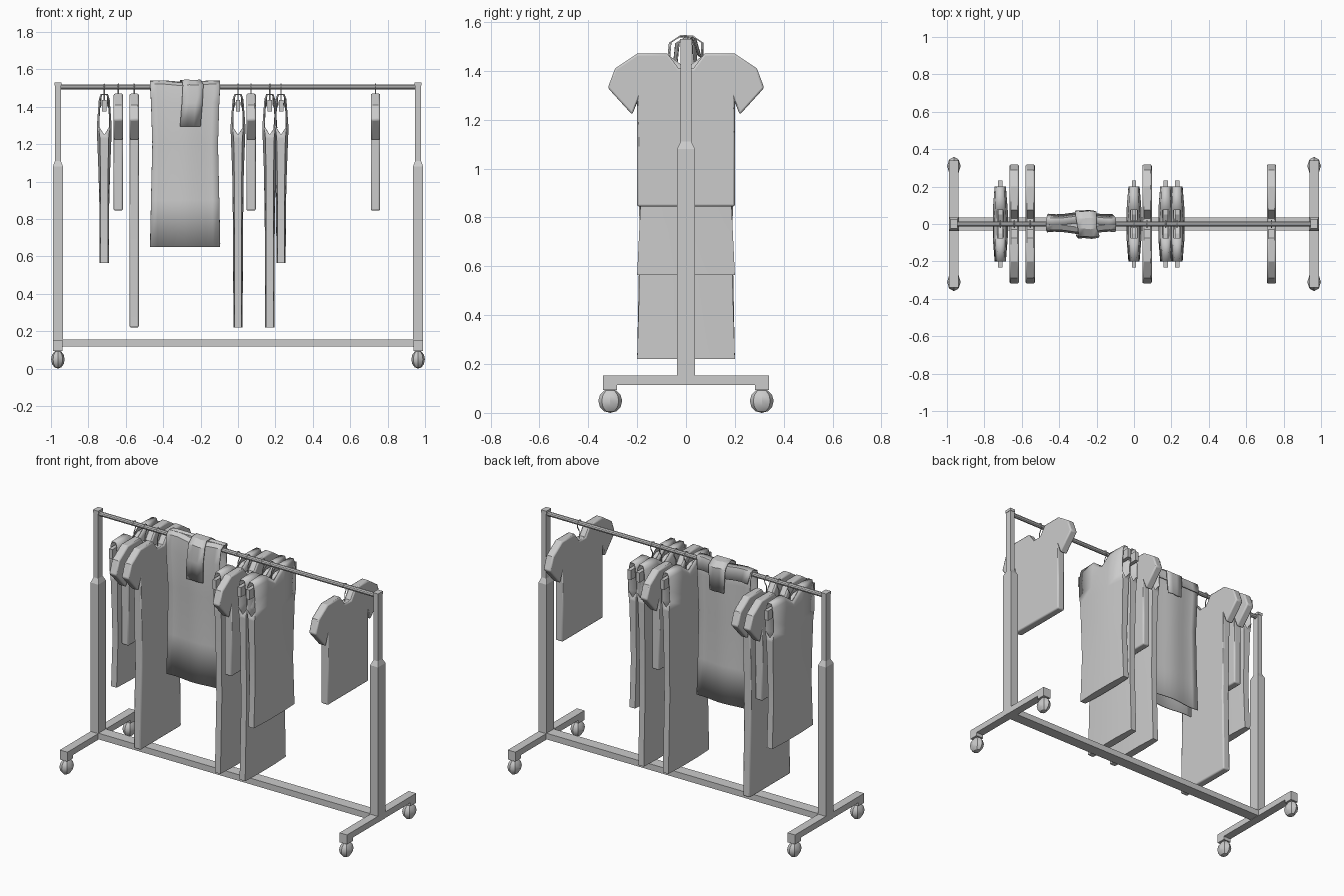
import bpy, bmesh, math

if "Cube" in bpy.data.objects:
    bpy.data.objects.remove(bpy.data.objects["Cube"])

def finish(name, bm, smooth=False):
    bmesh.ops.recalc_face_normals(bm, faces=bm.faces)
    me = bpy.data.meshes.new(name)
    bm.to_mesh(me)
    bm.free()
    ob = bpy.data.objects.new(name, me)
    bpy.context.collection.objects.link(ob)
    if smooth:
        bpy.ops.object.select_all(action='DESELECT')
        ob.select_set(True)
        bpy.context.view_layer.objects.active = ob
        bpy.ops.object.shade_smooth_by_angle(angle=math.radians(30))
    return ob

def loft(name, x, rows):
    """Stacked rectangles: rows of (z, half x, half y)."""
    bm = bmesh.new()
    rings = [[bm.verts.new((x + sx * hx, sy * hy, z))
              for sx, sy in ((-1, -1), (1, -1), (1, 1), (-1, 1))] for z, hx, hy in rows]
    for a, b in zip(rings, rings[1:]):
        for i in range(4):
            j = (i + 1) % 4
            bm.faces.new((a[i], a[j], b[j], b[i]))
    bm.faces.new(rings[0])
    bm.faces.new(rings[-1])
    return finish(name, bm)

def slab(name, x, half, hx, bevel=0):
    """Half outline in (y, z), mirrored over y and extruded along x."""
    pts = half + [(-y, z) for y, z in reversed(half) if y > 1e-4]
    bm = bmesh.new()
    f = bm.faces.new([bm.verts.new((x - hx, y, z)) for y, z in pts])
    r = bmesh.ops.extrude_face_region(bm, geom=[f])
    bmesh.ops.translate(bm, vec=(2 * hx, 0, 0),
                        verts=[v for v in r['geom'] if isinstance(v, bmesh.types.BMVert)])
    ob = finish(name, bm, bevel > 0)
    if bevel:
        m = ob.modifiers.new('soft_edge', 'BEVEL')
        m.width, m.segments, m.limit_method = bevel, 2, 'ANGLE'
        m.angle_limit = math.radians(60)
    return ob

def wire(name, x):
    cu = bpy.data.curves.new(name, 'CURVE')
    cu.dimensions = '3D'
    cu.bevel_depth, cu.bevel_resolution = 0.003, 1
    pts = [(0, 1.40), (0, 1.455), (0.018, 1.485)]
    pts += [(0.019 * math.cos(a), 1.503 + 0.019 * math.sin(a)) for a in
            [math.radians(d) for d in (0, 45, 90, 135, 180)]]
    sp = cu.splines.new('POLY')
    sp.points.add(len(pts) - 1)
    for p, (y, z) in zip(sp.points, pts):
        p.co = (x, y, z, 1)
    ob = bpy.data.objects.new(name, cu)
    bpy.context.collection.objects.link(ob)

# Rack frame
for s, side in ((-1, 'left'), (1, 'right')):
    x = 0.963 * s
    loft(side + '_post', x, [(0.115, .027, .037), (1.08, .027, .037), (1.11, .016, .022), (1.515, .016, .022)])
    loft(side + '_post_cap', x, [(1.513, .018, .024), (1.53, .018, .024)])
    slab(side + '_foot', x, [(0, .153), (.34, .153), (.34, .094), (.283, .094), (.283, .115), (0, .115)], .026)
    for t, end in ((-1, 'front'), (1, 'back')):
        bm = bmesh.new()
        bmesh.ops.create_uvsphere(bm, u_segments=8, v_segments=6, radius=0.049)
        for v in bm.verts:
            v.co = (v.co.x * 0.74 + x, v.co.y + 0.31 * t, v.co.z + 0.049)
        finish(f'{side}_{end}_caster', bm, True)
loft('bottom_bar', 0, [(.117, .95, .035), (.155, .95, .035)])
bpy.ops.mesh.primitive_cylinder_add(vertices=10, radius=0.014, depth=1.92,
                                    location=(0, 0, 1.505), rotation=(0, math.pi / 2, 0))
bpy.context.object.name = 'top_rail'
bpy.ops.object.shade_smooth_by_angle()

# Sleeved shirts
def shirt(x, hem, waist):
    n = 'shirt_%d' % round(x * 100)
    slab(n, x, [(.03, 1.41), (.075, 1.47), (.2, 1.47), (.29, 1.41), (.32, 1.33), (.22, 1.22),
                (.2, 1.27), (waist, (hem + 1.25) / 2), (.2, hem)], .025, .014)
    wire(n + '_hook', x)

for x in (-.64, .07, .735):
    shirt(x, .845, .2)
shirt(-.555, .22, .19)

# Sleeveless garments with open armholes
def tunic(x, hem):
    n = 'tunic_%d' % round(x * 100)
    mid = (hem + 1.15) / 2
    # z, half width, centre depth, side depth
    rows = [(hem, .2, .025, .019), (mid, .186, .026, .019), (1.05, .192, .031, .02),
            (1.23, .198, .038, .023), (1.29, .2, .04, .03), (1.36, .2, .035, .029),
            (1.44, .2, .029, .023), (1.468, .2, .019, .014)]
    cols = (-1, -.38, 0, .38, 1)
    top = len(rows) - 1
    bm = bmesh.new()
    g = {}
    for r, (z, w, h, s) in enumerate(rows):
        for c, u in enumerate(cols):
            for k in (-1, 1):
                zz = z
                if c == 2 and r >= top - 1:        # lowered neckline
                    zz = 1.39 if r == top - 1 else 1.41
                g[r, c, k] = bm.verts.new((x + k * (s if abs(u) == 1 else h), u * w, zz))
    for r in range(top):
        for c in range(4):
            for k in (-1, 1):
                bm.faces.new((g[r, c, k], g[r, c + 1, k], g[r + 1, c + 1, k], g[r + 1, c, k]))
        for c in (0, 4):
            q = [g[r, c, -1], g[r, c, 1], g[r + 1, c, 1], g[r + 1, c, -1]]
            if r < 3:
                bm.faces.new(q)
            elif r == 3:                            # V at the armhole base
                q.insert(3, bm.verts.new((x, cols[c] * .199, 1.25)))
                bm.faces.new(q)
    for r, cs in ((0, range(4)), (top, (0, 3))):    # hem and shoulders
        for c in cs:
            bm.faces.new((g[r, c, -1], g[r, c + 1, -1], g[r, c + 1, 1], g[r, c, 1]))
    ob = finish(n, bm, True)
    m = ob.modifiers.new('cloth', 'SOLIDIFY')
    m.thickness = 0.005
    slab(n + '_hanger', x, [(0, 1.41), (.05, 1.435), (.232, 1.435), (.232, 1.375), (0, 1.375)], .012)
    wire(n + '_hook', x)

for x, hem in ((-.715, .565), (0, .22), (.17, .22), (.23, .565)):
    tunic(x, hem)

# Cloth draped over the rail: profile rows are (y, z, left x, right x)
def drape(name, prof, nx, wave, phase):
    bm = bmesh.new()
    grid = []
    for y, z, a, b in prof:
        row = []
        for i in range(nx + 1):
            t = i / nx
            d = wave * math.sin(phase + t * 8)
            row.append(bm.verts.new((a + (b - a) * t, y + d * (1 if y < 0 else -1),
                                     z + (d * 0.7 if z > 1.4 else 0))))
        grid.append(row)
    for p, q in zip(grid, grid[1:]):
        for i in range(nx):
            bm.faces.new((p[i], p[i + 1], q[i + 1], q[i]))
    ob = finish(name, bm, True)
    m = ob.modifiers.new('cloth', 'SOLIDIFY')
    m.thickness, m.offset = 0.006, 0

L, R = -.47, -.095
drape('draped_dress', [(-.035, .65, L, R), (-.03, .9, L + .005, R - .005), (-.035, 1.2, L + .012, R - .012),
                       (-.045, 1.42, L + .005, R - .005), (-.035, 1.515, L, R), (-.01, 1.53, L, R),
                       (.02, 1.528, L, R), (.035, 1.5, L, R), (.036, 1.42, L + .005, R - .005),
                       (.03, 1.2, L + .012, R - .012), (.03, .9, L + .005, R - .005), (.035, .67, L, R)],
      10, .007, .5)
drape('draped_dress_back_fold', [(.0, 1.534, L, R), (.035, 1.53, L, R), (.055, 1.46, L + .01, R - .02)], 8, .006, .5)
drape('draped_strap', [(-.06, 1.295, -.31, -.2), (-.074, 1.42, -.3, -.19), (-.065, 1.515, -.295, -.185),
                       (-.025, 1.541, -.3, -.2), (.03, 1.54, -.31, -.2), (.066, 1.515, -.315, -.2),
                       (.07, 1.37, -.31, -.21)], 3, .003, 0)
